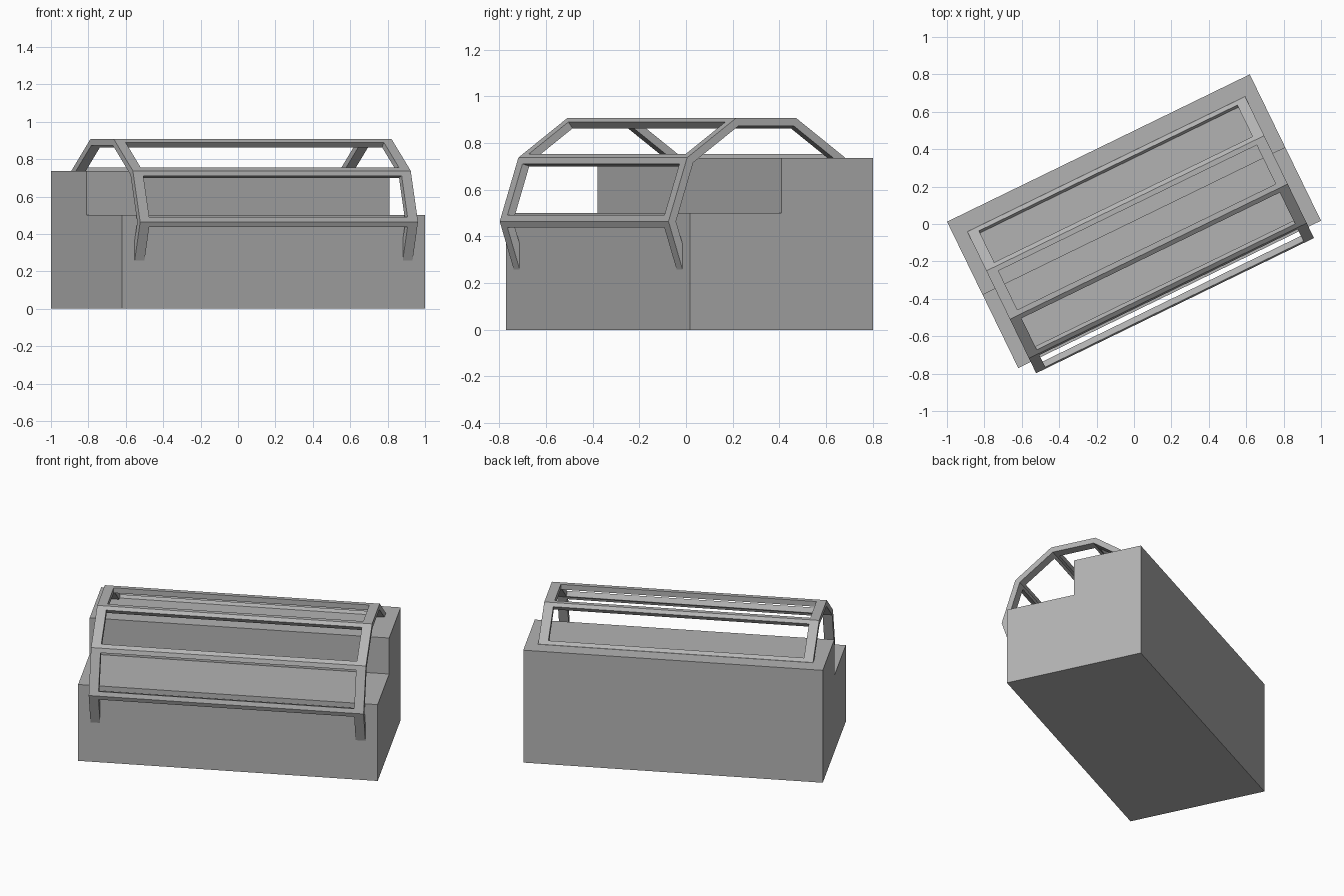
import bpy, bmesh, math
from mathutils import Vector

if "Cube" in bpy.data.objects:
    bpy.data.objects.remove(bpy.data.objects["Cube"])

ANGLE = math.radians(25.95)          # whole model is turned on the ground
CENTRE = (0, 0.015, 0)

grey = bpy.data.materials.new("plain grey")
grey.diffuse_color = (0.45, 0.45, 0.45, 1)
grey.use_nodes = True
grey.node_tree.nodes["Principled BSDF"].inputs["Base Color"].default_value = grey.diffuse_color


def make_object(name, bm):
    mesh = bpy.data.meshes.new(name)
    bm.to_mesh(mesh)
    bm.free()
    mesh.materials.append(grey)
    ob = bpy.data.objects.new(name, mesh)
    ob.location = CENTRE
    ob.rotation_euler.z = ANGLE
    bpy.context.collection.objects.link(ob)
    return ob


# Stepped base: side profile extruded along its length
HALF_LEN, HALF_DEPTH = 0.90, 0.435
profile = [(-HALF_DEPTH, 0), (HALF_DEPTH, 0), (HALF_DEPTH, 0.736),
           (0, 0.736), (0, 0.5), (-HALF_DEPTH, 0.5)]
bm = bmesh.new()
side = bm.faces.new([bm.verts.new((-HALF_LEN, y, z)) for y, z in profile])
ext = bmesh.ops.extrude_face_region(bm, geom=[side])
moved = [g for g in ext["geom"] if isinstance(g, bmesh.types.BMVert)]
bmesh.ops.translate(bm, verts=moved, vec=(2 * HALF_LEN, 0, 0))
bmesh.ops.recalc_face_normals(bm, faces=bm.faces)
make_object("stepped_base", bm)

# Ten-sided open lattice drum, partly sunk in the base
SIDES, RADIUS, HALF_W = 10, 0.465, 0.826
MID_Y, MID_Z = -0.037, 0.464
RAIL, END_BAR, THICK = 0.028, 0.058, 0.034
bm = bmesh.new()
rings = []
for i in range(SIDES):
    a = math.tau * i / SIDES
    y, z = MID_Y + RADIUS * math.cos(a), MID_Z + RADIUS * math.sin(a)
    rings.append([bm.verts.new((x, y, z)) for x in (-HALF_W, HALF_W)])
for i in range(SIDES):
    p, q = rings[i], rings[(i + 1) % SIDES]
    outer = [p[0], q[0], q[1], p[1]]
    step = (q[0].co - p[0].co).normalized() * RAIL
    bar = Vector((END_BAR, 0, 0))
    shifts = [step + bar, bar - step, -bar - step, step - bar]
    inner = [bm.verts.new(v.co + s) for v, s in zip(outer, shifts)]
    for k in range(4):
        n = (k + 1) % 4
        bm.faces.new((outer[k], outer[n], inner[n], inner[k]))
drum = make_object("lattice_drum", bm)
solid = drum.modifiers.new("thickness", "SOLIDIFY")
solid.thickness = THICK
solid.offset = -1
solid.use_even_offset = True
